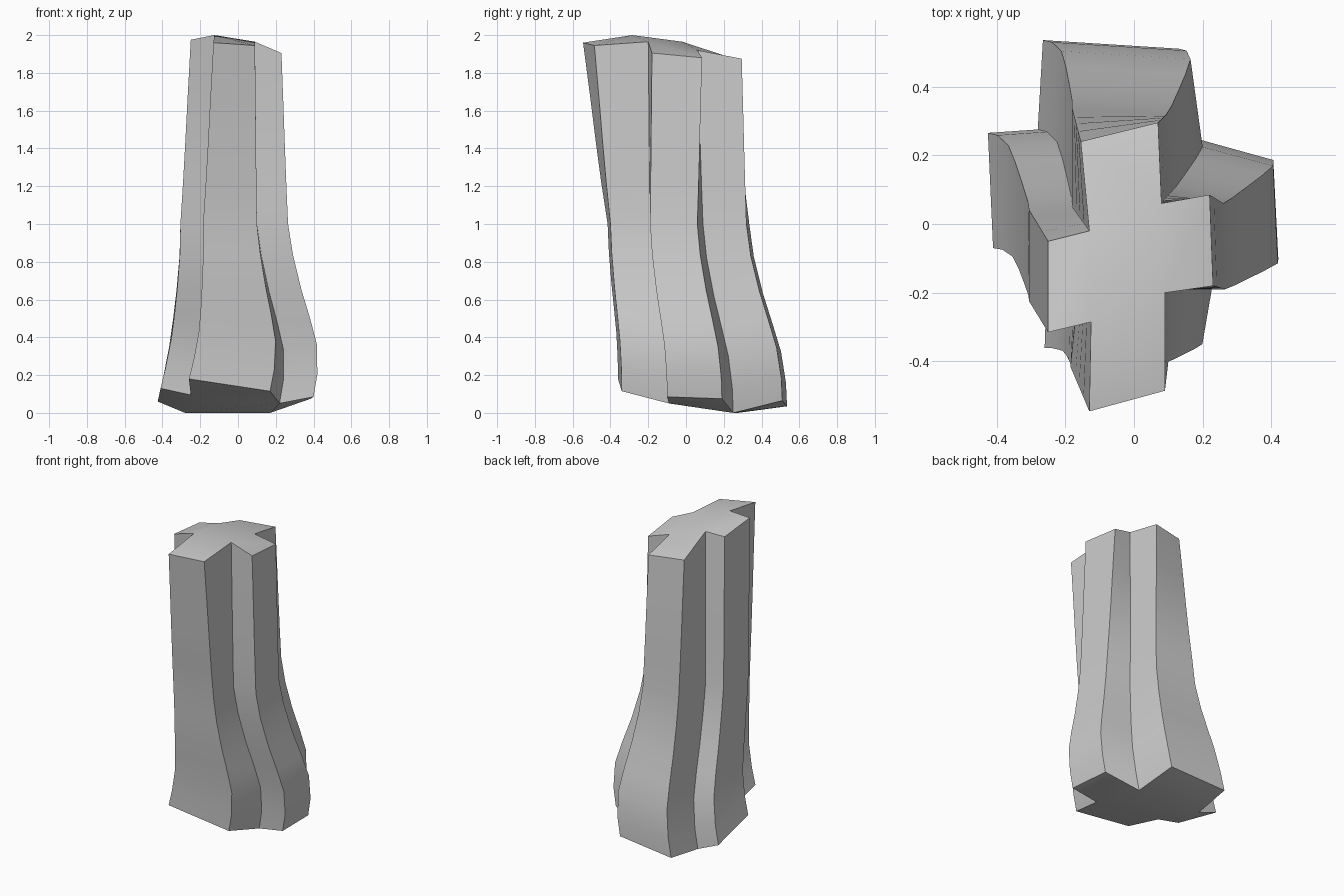
import bpy
import bmesh
from mathutils import Vector

if "Cube" in bpy.data.objects:
    bpy.data.objects.remove(bpy.data.objects["Cube"])

# Cross-shaped rings, anticlockwise from the front arm: tip, tip, inner corner
BOTTOM = [(-.26, -.36, .18), (.17, -.34, .115), (.22, -.09, .05),
          (.40, -.10, .085), (.385, .19, .075), (.17, .25, 0),
          (.13, .51, .065), (-.265, .535, .035), (-.28, .275, 0),
          (-.425, .265, .06), (-.41, -.07, .13), (-.25, -.07, .095)]
MIDDLE = [(-.185, -.415), (.10, -.40), (.10, -.19),
          (.265, -.19), (.26, .06), (.105, .09),
          (.095, .32), (-.18, .335), (-.18, .05),
          (-.305, .04), (-.305, -.225), (-.165, -.22)]
TOP = [(-.13, -.545, 1.96), (.09, -.485, 1.945), (.09, -.20, 1.965),
       (.23, -.18, 1.905), (.22, .085, 1.88), (.08, .06, 1.92),
       (.07, .295, 1.875), (-.155, .24, 1.88), (-.13, -.02, 1.965),
       (-.25, -.05, 1.95), (-.25, -.315, 1.975), (-.125, -.285, 2.0)]


def blend(a, b, height, weight, shift=0):
    """Ring between two rings, with separate height and outline blending."""
    ring = []
    for p, q in zip(a, b):
        xy = p.lerp(q, weight)
        ring.append(Vector((xy.x + shift, xy.y, p.z + (q.z - p.z) * height)))
    return ring


bottom = [Vector(p) for p in BOTTOM]
middle = [Vector((x, y, 1.0)) for x, y in MIDDLE]
top = [Vector(p) for p in TOP]

# Flared, leaning stem: wide foot, waist, then a gentle lean forward
rings = [bottom]
for h, w, dx in [(.13, .03, .024), (.30, .16, .04), (.45, .38, .034),
                 (.62, .64, .022), (.82, .88, .01)]:
    rings.append(blend(bottom, middle, h, w, dx))
rings.append(middle)
for h, w in [(.22, .25), (.42, .45), (.68, .69)]:
    rings.append(blend(middle, top, h, w))
rings.append(top)

bm = bmesh.new()
loops = [[bm.verts.new(p) for p in ring] for ring in rings]
for low, high in zip(loops, loops[1:]):
    for i in range(12):
        j = (i + 1) % 12
        bm.faces.new((low[i], low[j], high[j], high[i]))

# End caps: one quad per arm plus the centre quad
for ring in (loops[0], loops[-1]):
    for k in range(0, 12, 3):
        bm.faces.new((ring[k - 1], ring[k], ring[k + 1], ring[k + 2]))
    bm.faces.new(ring[2::3])
bmesh.ops.recalc_face_normals(bm, faces=bm.faces)

mesh = bpy.data.meshes.new("cross_stem")
bm.to_mesh(mesh)
bm.free()
stem = bpy.data.objects.new("cross_stem", mesh)
bpy.context.collection.objects.link(stem)
bpy.context.view_layer.objects.active = stem
stem.select_set(True)
bpy.ops.object.shade_smooth_by_angle()
